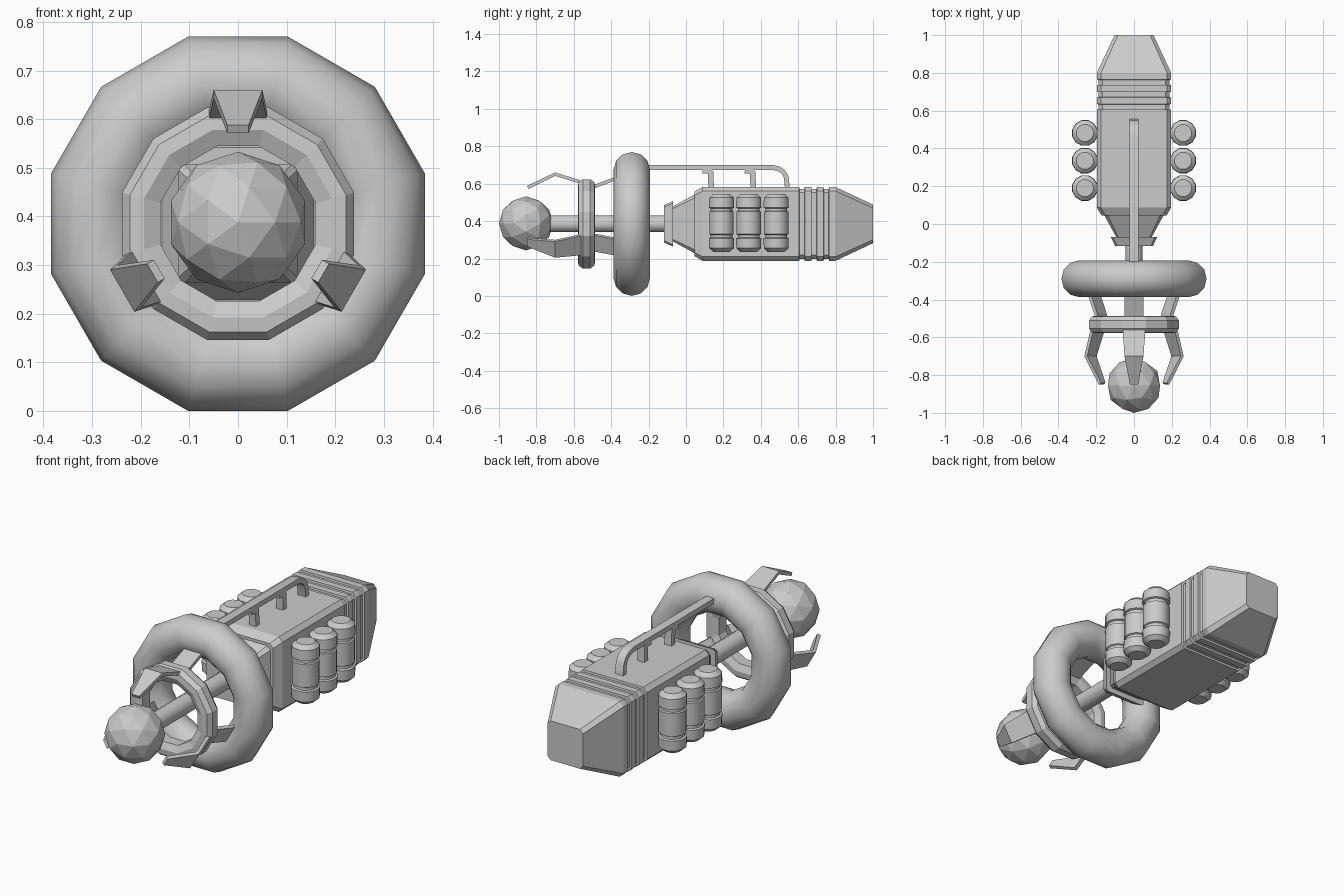
import bpy, bmesh, math
from mathutils import Matrix, Vector

if "Cube" in bpy.data.objects:
    bpy.data.objects.remove(bpy.data.objects["Cube"])

ZC = 0.385  # height of the long axis
grey = bpy.data.materials.new("plain_grey")
grey.diffuse_color = (0.6, 0.6, 0.6, 1)
grey.use_nodes = True
grey.node_tree.nodes["Principled BSDF"].inputs["Base Color"].default_value = grey.diffuse_color


def finish(name, bm, smooth=0):
    """Turn a bmesh into an object; smooth = sharp-edge angle in degrees."""
    bmesh.ops.recalc_face_normals(bm, faces=bm.faces)
    if smooth:
        for f in bm.faces:
            f.smooth = True
        for e in bm.edges:
            e.smooth = e.calc_face_angle(0) < math.radians(smooth)
    me = bpy.data.meshes.new(name)
    bm.to_mesh(me)
    bm.free()
    me.materials.append(grey)
    ob = bpy.data.objects.new(name, me)
    bpy.context.collection.objects.link(ob)
    return ob


def loft(name, rings, closed=False, smooth=0, matrix=None):
    """Skin a list of point loops, capped unless closed."""
    bm = bmesh.new()
    vs = [[bm.verts.new(p) for p in r] for r in rings]
    n = len(vs[0])
    pairs = list(zip(vs, vs[1:])) + ([(vs[-1], vs[0])] if closed else [])
    for a, b in pairs:
        for i in range(n):
            j = (i + 1) % n
            bm.faces.new((a[i], a[j], b[j], b[i]))
    if not closed:
        bm.faces.new(vs[0])
        bm.faces.new(vs[-1])
    if matrix:
        bm.transform(matrix)
    return finish(name, bm, smooth)


def circle_y(y, r, n=12):
    return [(r * math.cos(math.tau * (i + .5) / n), y,
             ZC + r * math.sin(math.tau * (i + .5) / n)) for i in range(n)]


def square_y(y, h, c):
    """Square section across y with chamfered corners."""
    k = h - c
    return [(x, y, ZC + z) for x, z in ((h, -k), (h, k), (k, h), (-k, h),
                                        (-h, k), (-h, -k), (-k, -h), (k, -h))]


def ribbon(name, path, t, smooth=0, matrix=None):
    """Flat strip along (y, z, half width) points, thickness t below the path."""
    rings = []
    for i, (y, z, w) in enumerate(path):
        a, b = path[max(i - 1, 0)], path[min(i + 1, len(path) - 1)]
        d = Vector((b[0] - a[0], b[1] - a[1])).normalized()
        y2, z2 = y + d.y * t, z - d.x * t
        rings.append([(-w, y, z), (w, y, z), (w, y2, z2), (-w, y2, z2)])
    return loft(name, rings, smooth=smooth, matrix=matrix)


# faceted ball at the nose
bm = bmesh.new()
bmesh.ops.create_icosphere(bm, subdivisions=2, radius=0.145,
                           matrix=Matrix.Translation((0, -0.855, ZC + .003)) @ Matrix.Rotation(math.pi / 2, 4, 'X'))
finish("nose_ball", bm)

# central shaft
loft("shaft", [circle_y(y, 0.046) for y in (-0.8, 0.0)], smooth=40)

# big tube ring
loft("large_ring", [circle_y(-0.29 + 0.097 * math.sin(a), 0.301 + 0.097 * math.cos(a))
                    for a in (math.tau * i / 12 for i in range(12))], closed=True, smooth=40)

# small chamfered ring
prof = [(.02, .247), (.043, .23), (.046, .2), (.03, .165)]
prof = prof + [(-y, r) for y, r in reversed(prof)]
loft("small_ring", [circle_y(-0.532 + y, r) for y, r in prof], closed=True)

# three claws, each continuing back as a strut to the large ring
for k in range(3):
    m = Matrix.Translation((0, 0, ZC)) @ Matrix.Rotation(math.tau * k / 3, 4, 'Y')
    ribbon(f"claw_{k + 1}", [(-0.85, .203, .022), (-0.70, .275, .05), (-0.53, .222, .062)], .018, matrix=m)
    ribbon(f"strut_{k + 1}", [(-0.53, .205, .05), (-0.48, .213, .05), (-0.35, .262, .05)], .018, matrix=m)

# front collar and tapering neck
loft("collar", [square_y(-0.117, .1, .01), square_y(-0.07, .122, .012)])
loft("neck", [square_y(-0.08, .088, .01), square_y(0.06, .165, .02)])

# main body with three grooves and a tapered tail
body = [(.045, .172, .02), (.088, .197, .022)]
for g in (.605, .67, .735):
    body += [(g, .197, .022), (g + .002, .187, .02), (g + .028, .187, .02), (g + .03, .197, .022)]
body += [(.8, .197, .022), (1.0, .103, .018)]
loft("body", [square_y(*b) for b in body])

# side canisters
half = [(.155, .046), (.135, .068), (.082, .07), (.078, .06), (.064, .06), (.06, .067)]
prof = half + [(-z, r) for z, r in reversed(half)]
for side, s in (("left", -1), ("right", 1)):
    for k, y in enumerate((.19, .335, .482)):
        rings = [[(s * .26 + r * math.cos(math.tau * (i + .5) / 12),
                   y + r * math.sin(math.tau * (i + .5) / 12), ZC + .005 + z) for i in range(12)]
                 for z, r in prof]
        loft(f"{side}_canister_{k + 1}", rings, smooth=35)

# top carrying rail, bending down into the body
ribbon("top_rail", [(y, z, .023) for y, z in (
    (-.27, .7), (.46, .7), (.5, .692), (.53, .672), (.548, .64), (.556, .57))], .026, smooth=30)

# rail supports with a forward hook
for k, y in enumerate((.15, .375)):
    ribbon(f"rail_support_{k + 1}", [(y - .06, .684, .02), (y - .02, .682, .02),
                                     (y - .004, .664, .02), (y, .57, .02)], .03)
